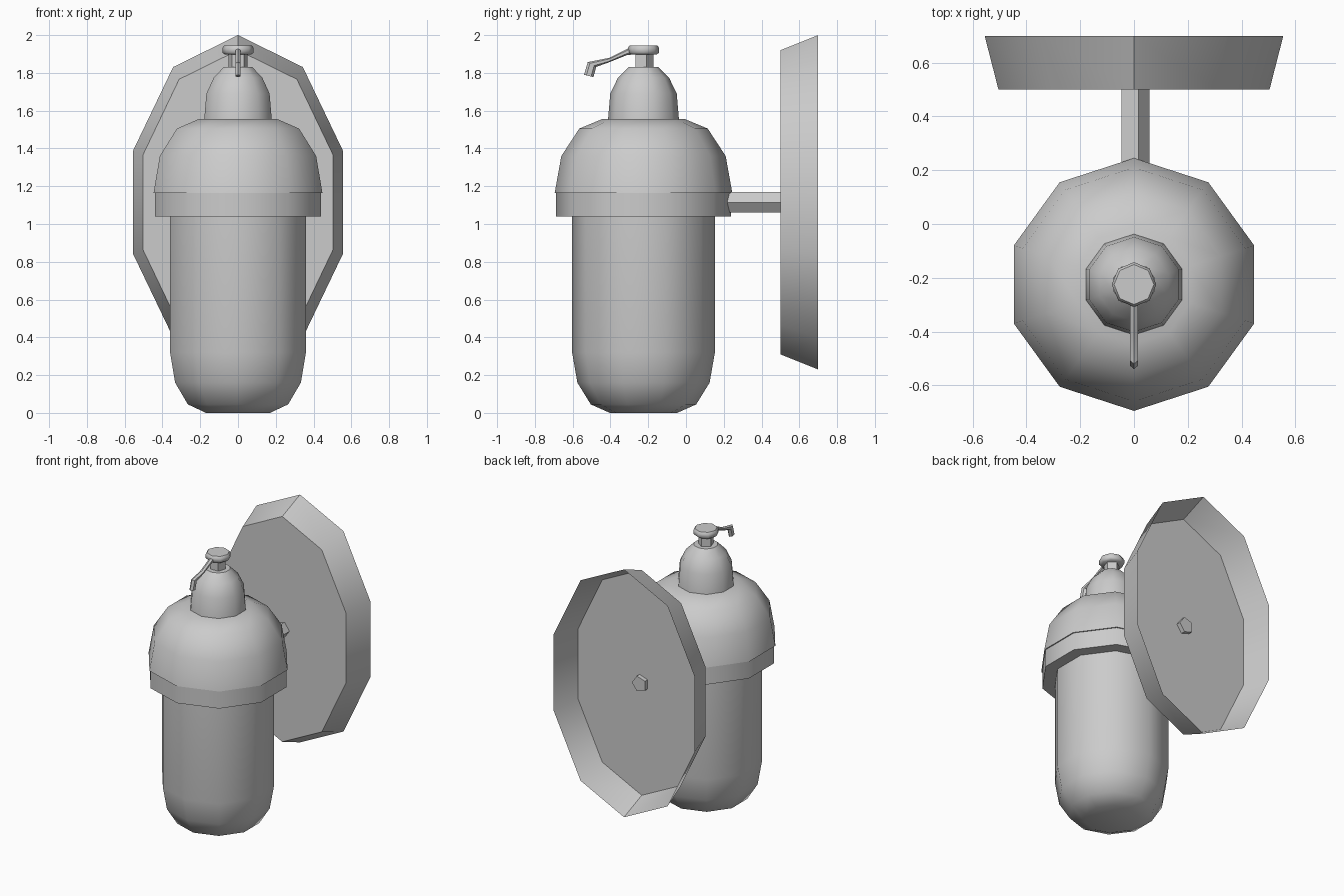
import bpy, bmesh
from math import pi, sin, cos, radians
from mathutils import Vector

if "Cube" in bpy.data.objects:
    bpy.data.objects.remove(bpy.data.objects["Cube"], do_unlink=True)

grey = bpy.data.materials.new("light_grey")
grey.use_nodes = True
grey.diffuse_color = (0.6, 0.6, 0.6, 1)
grey.node_tree.nodes["Principled BSDF"].inputs["Base Color"].default_value = (0.6, 0.6, 0.6, 1)

AXIS_Y = -0.225   # depth of the bottle axis
MOUNT_Z = 1.115   # height of the wall mount


def finish(name, bm, angle=45):
    bmesh.ops.recalc_face_normals(bm, faces=bm.faces)
    mesh = bpy.data.meshes.new(name)
    bm.to_mesh(mesh)
    bm.free()
    mesh.materials.append(grey)
    obj = bpy.data.objects.new(name, mesh)
    bpy.context.collection.objects.link(obj)
    bpy.ops.object.select_all(action="DESELECT")
    obj.select_set(True)
    bpy.context.view_layer.objects.active = obj
    bpy.ops.object.shade_smooth_by_angle(angle=radians(angle))
    return obj


def loft(name, rings, caps=(True, True), angle=45):
    """Skin a list of point rings, with optional end caps."""
    bm = bmesh.new()
    loops = [[bm.verts.new(p) for p in ring] for ring in rings]
    n = len(loops[0])
    for a, b in zip(loops, loops[1:]):
        for i in range(n):
            j = (i + 1) % n
            bm.faces.new((a[i], a[j], b[j], b[i]))
    for use, loop in zip(caps, (loops[0], loops[-1])):
        if use:
            bm.faces.new(loop)
    return finish(name, bm, angle)


def turned(name, profile, sides=10, angle=45):
    """Turn a (radius, z) profile about the bottle axis."""
    turns = [pi / 2 + 2 * pi * i / sides for i in range(sides)]
    return loft(name, [[(r * cos(t), AXIS_Y + r * sin(t), z) for t in turns]
                       for r, z in profile], angle=angle)


def upright_ring(rx, rz, y, sides, start):
    """Elliptical ring facing along y."""
    turns = [start + 2 * pi * i / sides for i in range(sides)]
    return [(rx * cos(t), y, MOUNT_Z + rz * sin(t)) for t in turns]


# Bottle
turned("bottle", [(0.178, 0), (0.279, 0.045), (0.35, 0.16), (0.378, 0.32), (0.378, 1.06)])
turned("collar", [(0.462, 1.04), (0.462, 1.165)])
turned("shoulder_dome", [(0.47, 1.165), (0.435, 1.36), (0.34, 1.505), (0.22, 1.555)])
turned("neck_cap", [(0.188, 1.55), (0.176, 1.69), (0.135, 1.775), (0.08, 1.83)])

# Pump
turned("pump_stem", [(0.052, 1.82), (0.052, 1.91)], sides=5, angle=30)
turned("pump_head", [(0.07, 1.897), (0.083, 1.908), (0.083, 1.932), (0.074, 1.945)], sides=8, angle=50)

# Spout: (upper, lower) pairs of (y, z) along the bent arm
spout = [((-0.28, 1.93), (-0.28, 1.897)), ((-0.31, 1.928), (-0.31, 1.895)),
         ((-0.405, 1.88), (-0.41, 1.855)), ((-0.52, 1.857), (-0.475, 1.832)),
         ((-0.54, 1.79), (-0.49, 1.778))]
rings = []
for top, low in spout:
    top, low = Vector((0, *top)), Vector((0, *low))
    mid, half = (top + low) / 2, (top - low) / 2
    side = Vector((0.014, 0, 0))
    rings.append([mid + half, mid + half / 2 + side, mid - half / 2 + side,
                  mid - half, mid - half / 2 - side, mid + half / 2 - side])
loft("spout", rings)

# Wall mount: dished plate open at the back, and its arm
loft("wall_plate", [upright_ring(0.53, 0.805, 0.5, 10, pi / 2),
                    upright_ring(0.584, 0.885, 0.7, 10, pi / 2)], caps=(True, False))
loft("mount_arm", [upright_ring(0.057, 0.057, 0.18, 5, 0),
                   upright_ring(0.057, 0.057, 0.53, 5, 0)], angle=30)
